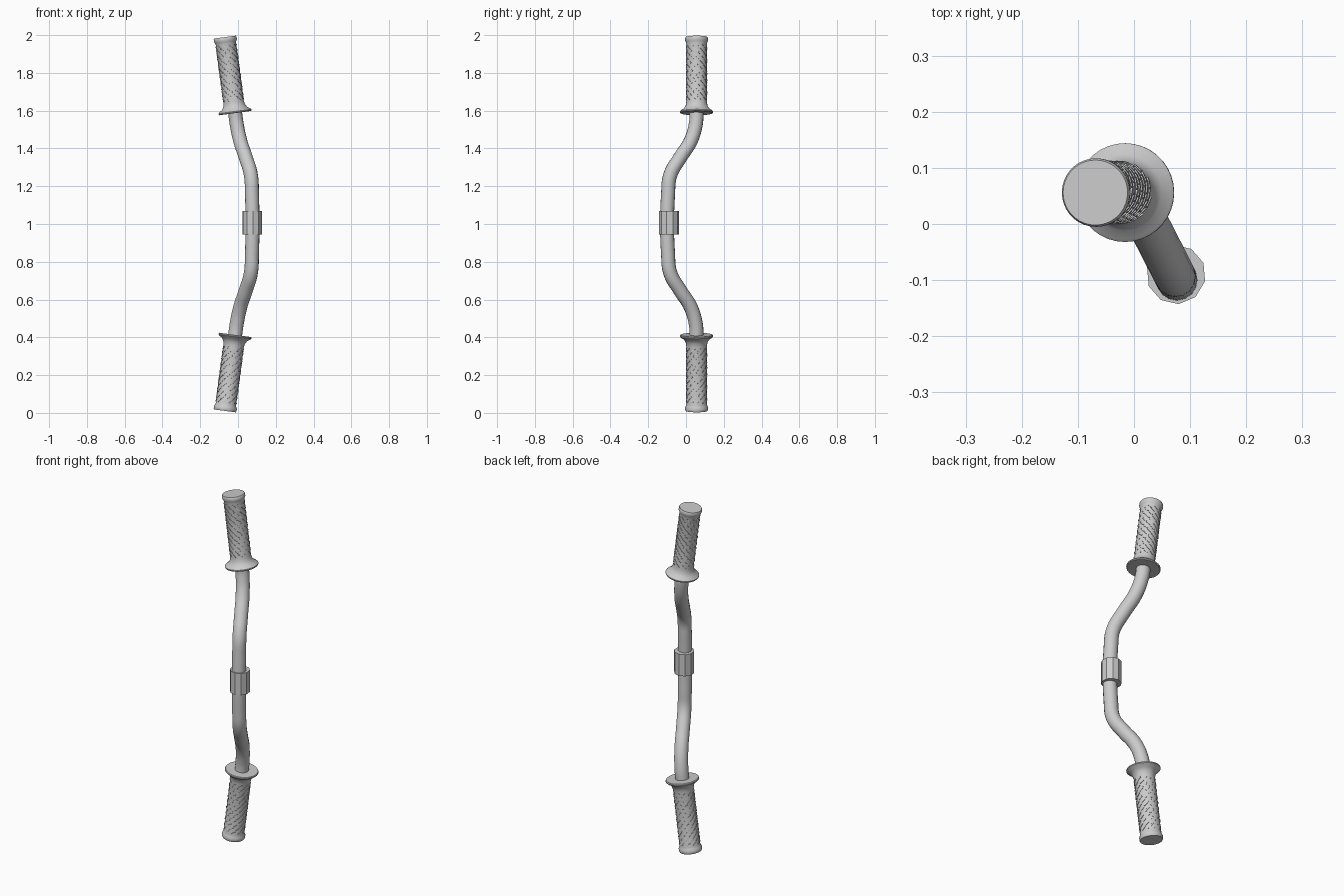
import bpy, bmesh, math
from mathutils import Matrix, Vector

default = bpy.data.objects.get("Cube")
if default:
    bpy.data.objects.remove(default, do_unlink=True)

grey = bpy.data.materials.new("light_grey")
grey.use_nodes = True
colour = (0.6, 0.6, 0.6, 1)
grey.diffuse_color = colour
grey.node_tree.nodes["Principled BSDF"].inputs["Base Color"].default_value = colour


def finish(bm, name, smooth=True):
    """Turn a bmesh into a named, coloured object."""
    bmesh.ops.recalc_face_normals(bm, faces=bm.faces)
    mesh = bpy.data.meshes.new(name)
    bm.to_mesh(mesh)
    bm.free()
    mesh.materials.append(grey)
    obj = bpy.data.objects.new(name, mesh)
    bpy.context.collection.objects.link(obj)
    if smooth:
        select(obj)
        bpy.ops.object.shade_smooth_by_angle(angle=math.radians(35))
    return obj


def select(obj):
    bpy.ops.object.select_all(action="DESELECT")
    obj.select_set(True)
    bpy.context.view_layer.objects.active = obj


# Bent bar: upper half of the path, mirrored about the middle
half = [(0.074, -0.095, 1.16), (0.068, -0.083, 1.26), (0.042, -0.032, 1.35),
        (0.012, 0.025, 1.44), (-0.007, 0.052, 1.53), (-0.018, 0.056, 1.61)]
path = [(x, y, 2 - z) for x, y, z in reversed(half)] + half
curve = bpy.data.curves.new("bent_bar", "CURVE")
curve.dimensions = "3D"
curve.bevel_depth = 0.037
curve.bevel_resolution = 6
curve.use_fill_caps = True
spline = curve.splines.new("BEZIER")
spline.resolution_u = 8
spline.bezier_points.add(len(path) - 1)
for point, co in zip(spline.bezier_points, path):
    point.co = co
    point.handle_left_type = point.handle_right_type = "AUTO"
curve.materials.append(grey)
bar = bpy.data.objects.new("bent_bar", curve)
bpy.context.collection.objects.link(bar)
select(bar)
bpy.ops.object.convert(target="MESH")
bpy.ops.object.shade_smooth_by_angle(angle=math.radians(35))

# Faceted clamp collar around the middle
bm = bmesh.new()
bmesh.ops.create_cone(bm, cap_ends=True, segments=10, radius1=0.053, radius2=0.053,
                      depth=0.125,
                      matrix=Matrix.Translation((0.075, -0.09, 1.007))
                      @ Matrix.Rotation(math.radians(5), 4, "Z"))
finish(bm, "clamp_collar", smooth=False)

# Grips: lathed sleeve with a flange at the inner end and a lip at the tip
PROFILE = [(0, 0), (0.085, 0), (0.088, 0.004), (0.088, 0.009), (0.083, 0.014),
           (0.068, 0.024), (0.058, 0.04), (0.054, 0.06), (0.054, 0.37),
           (0.057, 0.379), (0.061, 0.388), (0.061, 0.4), (0.058, 0.406), (0, 0.406)]
BASE = Vector((-0.015, 0.056, 1.587))
TIP = Vector((-0.069, 0.056, 1.99))
PLACE = Matrix.Translation(BASE) @ (TIP - BASE).to_track_quat("Z", "Y").to_matrix().to_4x4()
FLIP = Matrix.Translation((0, 0, 2)) @ Matrix.Scale(-1, 4, (0, 0, 1))


def grip(name, matrix):
    bm = bmesh.new()
    verts = [bm.verts.new((r, 0, t)) for r, t in PROFILE]
    edges = [bm.edges.new(pair) for pair in zip(verts, verts[1:])]
    bmesh.ops.spin(bm, geom=verts + edges, axis=(0, 0, 1), cent=(0, 0, 0),
                   angle=math.tau, steps=36)
    bmesh.ops.remove_doubles(bm, verts=bm.verts, dist=0.0001)
    bm.transform(matrix)
    finish(bm, name)


def tread(name, matrix):
    """Staggered rows of short slanted ribs wrapped round the sleeve."""
    bm = bmesh.new()
    around, rows = 10, 14
    for row in range(rows):
        for i in range(around):
            turn = math.tau * (i + row * 0.37) / around
            place = (Matrix.Rotation(turn, 4, "Z")
                     @ Matrix.Translation((0.0535, 0, 0.075 + row * 0.0215))
                     @ Matrix.Rotation(math.radians(-38), 4, "X")
                     @ Matrix.Diagonal((0.005, 0.024, 0.005, 1)))
            bmesh.ops.create_cube(bm, size=1, matrix=place)
    bm.transform(matrix)
    finish(bm, name, smooth=False)


for side, matrix in (("upper", PLACE), ("lower", FLIP @ PLACE)):
    grip(side + "_grip", matrix)
    tread(side + "_grip_tread", matrix)
